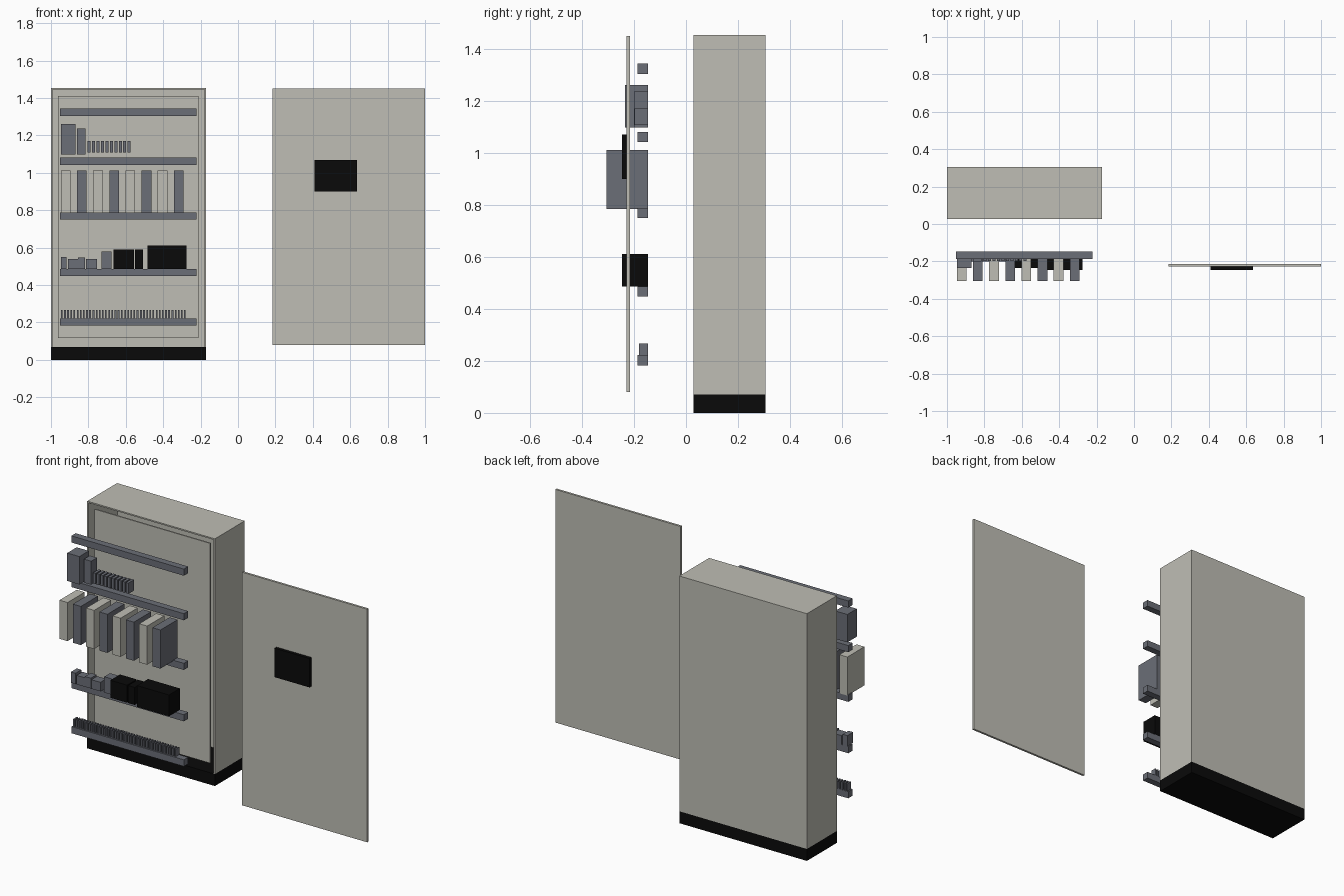
import bpy
import bmesh
from mathutils import Matrix, Vector

if "Cube" in bpy.data.objects:
    bpy.data.objects.remove(bpy.data.objects["Cube"], do_unlink=True)


def make_material(name, color):
    mat = bpy.data.materials.new(name)
    mat.use_nodes = True
    mat.diffuse_color = (*color, 1)
    mat.node_tree.nodes["Principled BSDF"].inputs["Base Color"].default_value = (*color, 1)
    return mat


beige = make_material("warm light grey", (0.52, 0.515, 0.46))
slate = make_material("slate grey", (0.147, 0.156, 0.184))
black = make_material("black", (0.003, 0.003, 0.003))


def boxes(name, mat, *spans):
    """One object made of boxes, each given as (x0, x1), (y0, y1), (z0, z1)."""
    bm = bmesh.new()
    for span in spans:
        lo, hi = Vector([s[0] for s in span]), Vector([s[1] for s in span])
        place = Matrix.Translation((lo + hi) / 2) @ Matrix.Diagonal((*(hi - lo), 1))
        bmesh.ops.create_cube(bm, size=1, matrix=place)
    mesh = bpy.data.meshes.new(name)
    bm.to_mesh(mesh)
    bm.free()
    mesh.materials.append(mat)
    obj = bpy.data.objects.new(name, mesh)
    bpy.context.collection.objects.link(obj)
    return obj


# Cabinet: open-fronted shell standing on a plinth
LEFT, RIGHT, FRONT, BACK = -1.0, -0.17, 0.028, 0.305
BASE, TOP, WALL = 0.07, 1.453, 0.008
depth = (FRONT, BACK)
boxes("plinth", black, ((LEFT, RIGHT), depth, (0, BASE)))
boxes("cabinet_sides", beige,
      ((LEFT, LEFT + WALL), depth, (BASE, TOP)),
      ((RIGHT - WALL, RIGHT), depth, (BASE, TOP)))
boxes("cabinet_top", beige, ((LEFT + WALL, RIGHT - WALL), depth, (TOP - WALL, TOP)))
boxes("cabinet_back", beige,
      ((LEFT + WALL, RIGHT - WALL), (BACK - WALL, BACK), (BASE, TOP - WALL)))
boxes("mounting_plate", beige, ((-0.962, -0.212), (0.042, 0.05), (0.118, 1.41)))

# Door with its display, set apart from the cabinet
boxes("door", beige, ((0.185, 1.0), (-0.228, -0.215), (0.08, 1.45)))
boxes("door_display", black, ((0.41, 0.637), (-0.246, -0.228), (0.9, 1.07)))

# Mounting rails
REAR = -0.146
for i, z in enumerate((0.183, 0.448, 0.75, 1.042, 1.304)):
    boxes(f"rail_{i + 1}", slate, ((-0.953, -0.222), (-0.186, REAR), (z, z + 0.039)))

# Breakers above the second rail from the top
boxes("main_breaker", slate, ((-0.947, -0.868), (-0.234, REAR), (1.098, 1.262)))
boxes("second_breaker", slate, ((-0.862, -0.815), (-0.2, REAR), (1.098, 1.236)))
boxes("small_breakers", slate,
      *[((x, x + 0.016), (-0.198, REAR), (1.108, 1.171))
        for x in (-0.804 + 0.0238 * i for i in range(10))])

# Tall drive modules in alternating colours
for i in range(8):
    x = -0.947 + 0.0863 * i
    boxes(f"drive_module_{i + 1}", slate if i % 2 else beige,
          ((x, x + 0.052), (-0.305, REAR), (0.785, 1.012)))

# Relays and controllers
for i, (x0, x1, top) in enumerate(((-0.947, -0.917, 0.55), (-0.91, -0.855, 0.54),
                                   (-0.855, -0.817, 0.548), (-0.813, -0.755, 0.54),
                                   (-0.73, -0.677, 0.58))):
    boxes(f"relay_{i + 1}", slate, ((x0, x1), (-0.2, REAR), (0.487, top)))
for i, (x0, x1, front, top) in enumerate(((-0.665, -0.557, -0.235, 0.59),
                                          (-0.55, -0.507, -0.235, 0.59),
                                          (-0.483, -0.276, -0.247, 0.612))):
    boxes(f"controller_{i + 1}", black, ((x0, x1), (front, REAR), (0.487, top)))

# Terminal strip: eight groups of thin blocks on the lowest rail
boxes("terminal_blocks", slate,
      *[((x, x + 0.009), (-0.18, REAR), (0.222, 0.266))
        for x in (-0.946 + 0.0845 * g + 0.0165 * i for g in range(8) for i in range(5))])
